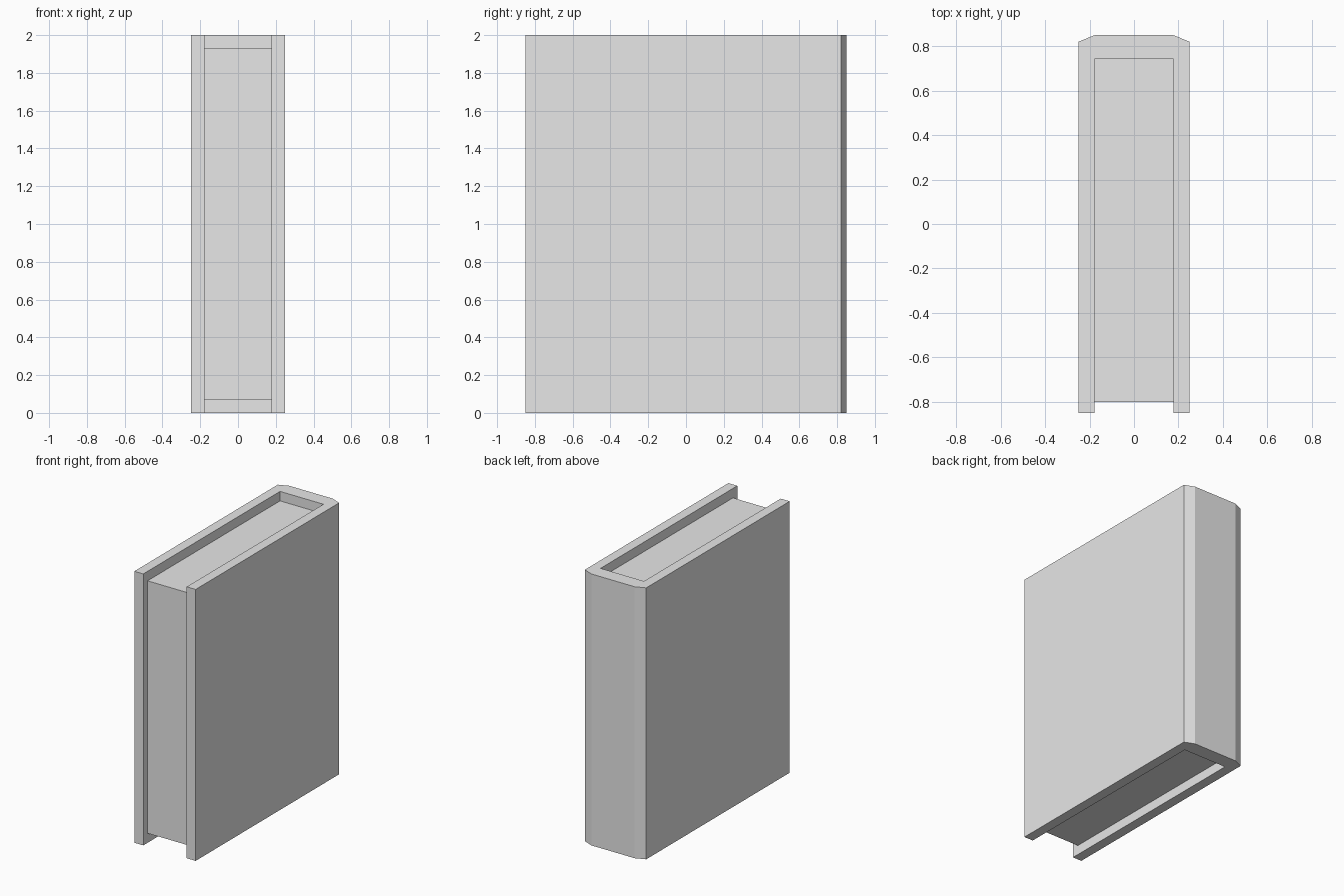
import bpy
import bmesh

cube = bpy.data.objects.get("Cube")
if cube:
    bpy.data.objects.remove(cube, do_unlink=True)

grey = bpy.data.materials.new("light_grey")
grey.use_nodes = True
colour = (0.8, 0.8, 0.8, 1)
grey.diffuse_color = colour
grey.node_tree.nodes["Principled BSDF"].inputs["Base Color"].default_value = colour

HALF_W, HALF_D, HEIGHT = 0.25, 0.85, 2.0
INNER_X, SPINE_IN, INSET = 0.177, 0.742, 0.07


def extrude_outline(name, half, bottom, top):
    """Mirror half an outline (x > 0) across x and extrude it upward."""
    outline = half + [(-x, y) for x, y in reversed(half)]
    bm = bmesh.new()
    base = bm.faces.new([bm.verts.new((x, y, bottom)) for x, y in outline])
    result = bmesh.ops.extrude_face_region(bm, geom=[base], use_keep_orig=True)
    moved = [v for v in result["geom"] if isinstance(v, bmesh.types.BMVert)]
    bmesh.ops.translate(bm, verts=moved, vec=(0, 0, top - bottom))
    bmesh.ops.recalc_face_normals(bm, faces=bm.faces[:])
    mesh = bpy.data.meshes.new(name)
    bm.to_mesh(mesh)
    bm.free()
    mesh.materials.append(grey)
    obj = bpy.data.objects.new(name, mesh)
    bpy.context.collection.objects.link(obj)
    return obj


# Cover: two boards joined by a spine with chamfered edges
extrude_outline("book_cover", [
    (INNER_X, SPINE_IN), (INNER_X, -HALF_D), (HALF_W, -HALF_D),
    (HALF_W, 0.82), (INNER_X, HALF_D),
][::-1], 0, HEIGHT)

# Pages: block set back from the cover's top, bottom and front edges
extrude_outline("page_block", [(INNER_X, -0.8), (INNER_X, SPINE_IN)],
                INSET, HEIGHT - INSET)
